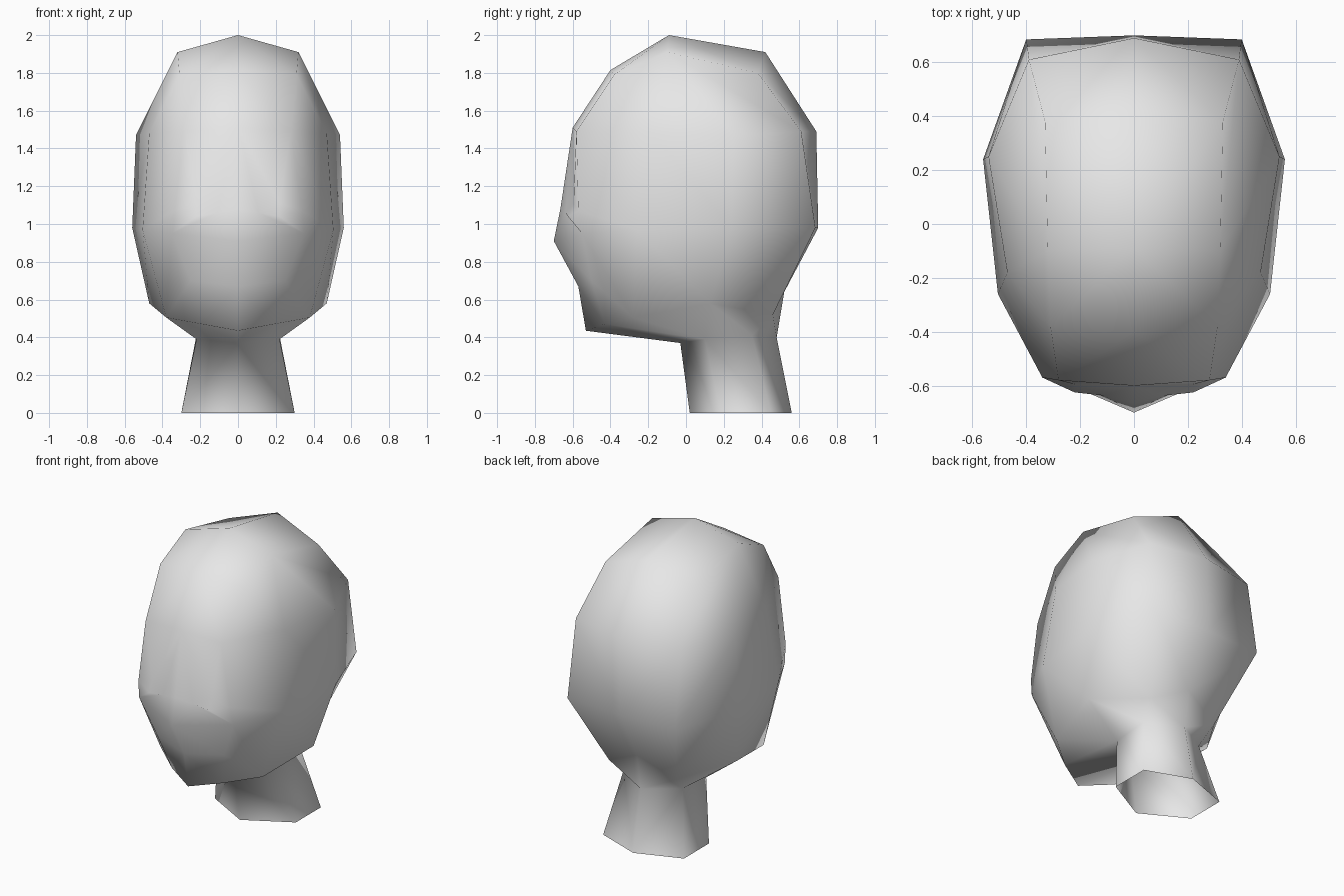
import bpy
import bmesh

cube = bpy.data.objects.get("Cube")
if cube:
    bpy.data.objects.remove(cube, do_unlink=True)

# Landmarks of the left half; the mirror modifier makes the other half
P = {
    # crown
    "top": (0, -.09, 2.0), "crown": (.32, -.10, 1.91),
    "hair0": (0, -.40, 1.815), "hair1": (.31, -.38, 1.79),
    "hair4": (.33, .38, 1.80), "hair5": (0, .42, 1.91),
    # forehead level
    "brow0": (0, -.60, 1.51), "brow1": (.28, -.58, 1.49), "brow2": (.47, -.18, 1.48),
    "brow3": (.54, .25, 1.47), "brow4": (.39, .61, 1.49), "brow5": (0, .69, 1.49),
    # eye
    "bridge": (0, -.665, 1.08), "eye_in": (.11, -.637, 1.06), "eye_out": (.34, -.57, 1.07),
    "lid_up": (.22, -.595, 1.11), "lid_low": (.22, -.625, 1.04),
    # nose and cheek level
    "nose": (0, -.70, .91), "cheek1": (.35, -.55, .95), "cheek2": (.505, -.26, .97),
    "cheek3": (.56, .24, .98), "cheek4": (.40, .685, .98), "cheek5": (0, .70, .98),
    # mouth and jaw
    "mouth0": (0, -.57, .67), "mouth1": (.25, -.50, .70),
    "chin": (0, -.53, .435), "jaw1": (.19, -.43, .47), "jaw2": (.38, -.28, .505),
    "jaw3": (.47, .13, .58), "nape4": (.25, .46, .52), "nape5": (0, .52, .64),
    # neck
    "neck0": (0, -.03, .37), "neck1": (.22, .10, .39),
    "neck2": (.22, .35, .41), "neck5": (0, .48, .40),
    "base0": (0, .02, 0), "base1": (.30, .185, 0),
    "base2": (.30, .45, 0), "base5": (0, .56, 0),
}

# Rows run from the front centre round the left side to the back centre.
# A repeated name collapses a quad to a triangle.
ROWS = [r.split() for r in (
    "hair0 hair0 hair1 hair1 crown crown hair4 hair5",
    "brow0 brow0 brow1 brow1 brow2 brow3 brow4 brow5",
    "bridge eye_in lid_up eye_out cheek2 cheek3 cheek4 cheek5",
    "bridge eye_in lid_low eye_out cheek2 cheek3 cheek4 cheek5",
    "nose nose cheek1 cheek1 cheek2 cheek3 cheek4 cheek5",
    "mouth0 mouth0 mouth1 mouth1 jaw2 jaw3 nape4 nape5",
    "chin chin jaw1 jaw1 jaw2 jaw3 nape4 nape5",
    "neck0 neck0 neck0 neck0 neck1 neck1 neck2 neck5",
    "base0 base0 base0 base0 base1 base1 base2 base5",
)]

bm = bmesh.new()
V = {name: bm.verts.new(co) for name, co in P.items()}


def face(*names):
    unique = list(dict.fromkeys(names))
    if len(unique) > 2:
        bm.faces.new([V[n] for n in unique])


# Crown cap, then the rows down to the open neck
face("top", "hair0", "hair1", "crown")
face("top", "crown", "hair4", "hair5")
for up, low in zip(ROWS, ROWS[1:]):
    for i in range(len(up) - 1):
        face(up[i], low[i], low[i + 1], up[i + 1])
for f in bm.faces:
    f.smooth = True

mesh = bpy.data.meshes.new("head")
bm.to_mesh(mesh)
bm.free()
head = bpy.data.objects.new("head", mesh)
bpy.context.collection.objects.link(head)

mirror = head.modifiers.new("mirror", 'MIRROR')
mirror.use_clip = True
mirror.merge_threshold = 0.001

# Plain grey
grey = bpy.data.materials.new("light grey")
grey.use_nodes = True
colour = (0.8, 0.8, 0.8, 1)
grey.diffuse_color = colour
grey.node_tree.nodes["Principled BSDF"].inputs["Base Color"].default_value = colour
mesh.materials.append(grey)
